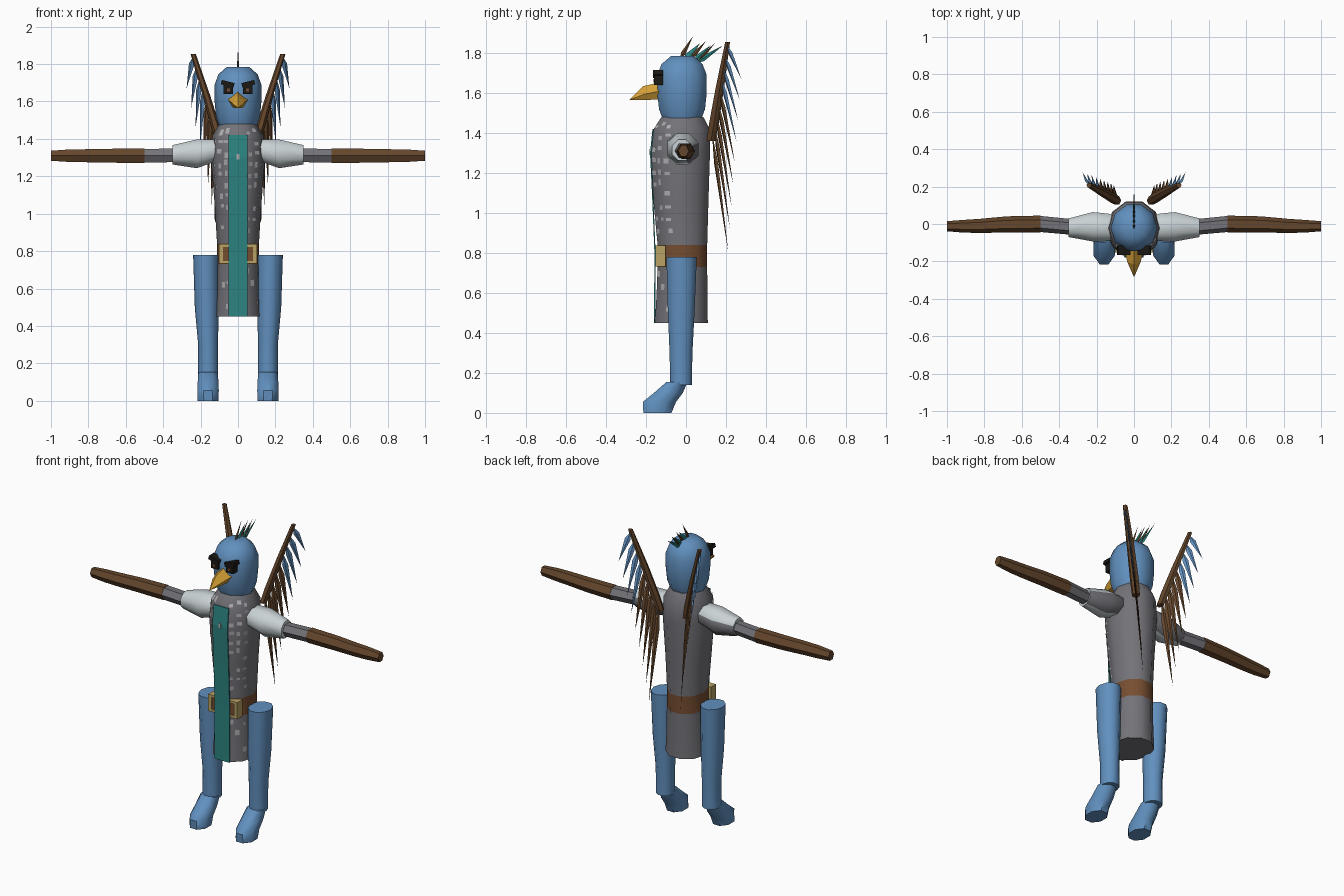
import bpy, bmesh, math, random
from mathutils import Vector, Matrix

if "Cube" in bpy.data.objects:
    bpy.data.objects.remove(bpy.data.objects["Cube"], do_unlink=True)
random.seed(4)


def material(name, r, g, b):
    m = bpy.data.materials.new(name)
    m.use_nodes = True
    m.diffuse_color = (r, g, b, 1)
    node = next(n for n in m.node_tree.nodes if n.type == 'BSDF_PRINCIPLED')
    node.inputs["Base Color"].default_value = (r, g, b, 1)
    node.inputs["Roughness"].default_value = 0.8
    return m


BLUE = material("blue_plumage", .12, .28, .52)
GREY = material("grey_cloth", .17, .17, .19)
WHITE = material("white_sleeve", .58, .64, .66)
BROWN = material("brown_feather", .13, .062, .025)
TEAL = material("teal_cloth", .025, .23, .22)
LEATHER = material("belt_leather", .18, .075, .03)
BRASS = material("buckle_brass", .48, .36, .13)
YELLOW = material("beak_yellow", .70, .37, .04)
BLACK = material("eye_black", .01, .009, .007)
SPOT = material("pale_spot", .42, .42, .44)


def finish(bm, name, mats, rule=None, smooth=True):
    bmesh.ops.recalc_face_normals(bm, faces=bm.faces)
    me = bpy.data.meshes.new(name)
    for m in mats:
        me.materials.append(m)
    if rule:
        for f in bm.faces:
            f.material_index = rule(f.calc_center_median(), f.normal)
    bm.to_mesh(me)
    bm.free()
    ob = bpy.data.objects.new(name, me)
    bpy.context.collection.objects.link(ob)
    if smooth:
        bpy.ops.object.select_all(action='DESELECT')
        ob.select_set(True)
        bpy.context.view_layer.objects.active = ob
        bpy.ops.object.shade_smooth_by_angle(angle=math.radians(50))
    return ob


def loft(name, rings, mats, n=10, axis='z', side=1, rule=None, smooth=True):
    """Rings are (position on axis, centre a, centre b, radius a, radius b)."""
    bm = bmesh.new()
    loops = []
    for p, a, b, ra, rb in rings:
        loop = []
        for k in range(n):
            t = -math.pi / 2 + math.pi / n + math.tau * k / n
            u, v = a + ra * math.cos(t), b + rb * math.sin(t)
            loop.append(bm.verts.new((side * u, v, p) if axis == 'z' else (side * p, u, v)))
        loops.append(loop)
    for lo, hi in zip(loops, loops[1:]):
        for k in range(n):
            j = (k + 1) % n
            bm.faces.new((lo[k], lo[j], hi[j], hi[k]))
    bm.faces.new(loops[0])
    bm.faces.new(loops[-1])
    return finish(bm, name, mats, rule, smooth)


def box(name, centre, size, mat, tilt=0):
    bm = bmesh.new()
    m = Matrix.Translation(centre) @ Matrix.Rotation(tilt, 4, 'Y') @ Matrix.Diagonal((*size, 1))
    bmesh.ops.create_cube(bm, size=1, matrix=m)
    return finish(bm, name, [mat], smooth=False)


def spikes(name, items, mat):
    """Long thin blades, each (root, tip, wide direction, half width, half thickness)."""
    bm = bmesh.new()
    for root, tip, wide, w, t in items:
        root, tip = Vector(root), Vector(tip)
        d = (tip - root).normalized()
        u = Vector(wide)
        u = (u - d * u.dot(d)).normalized()
        v = d.cross(u)
        mid = root.lerp(tip, .25)
        a, b = bm.verts.new(root), bm.verts.new(tip)
        ring = [bm.verts.new(mid + o) for o in (u * w, v * t, -u * w, -v * t)]
        for k in range(4):
            bm.faces.new((a, ring[k], ring[k - 1]))
            bm.faces.new((b, ring[k - 1], ring[k]))
    return finish(bm, name, [mat], smooth=False)


# Robe body with the belt coloured by height
FLAT = math.cos(math.pi / 10)
torso = [(z, 0, c, rx, ry / FLAT) for z, c, rx, ry in (
    (.45, -.023, .125, .132), (.60, -.02, .116, .127), (.73, -.018, .114, .124),
    (.84, -.018, .112, .124), (1.05, -.025, .125, .137), (1.3, -.027, .145, .147),
    (1.42, -.022, .135, .14), (1.48, -.018, .1, .105))]
loft("robe_body", torso, [GREY, LEATHER], rule=lambda c, n: int(.73 < c.z < .84))


def robe_point(angle, z):
    """Point just outside the robe; angle is measured from the front."""
    for lo, hi in zip(torso, torso[1:]):
        if z <= hi[0]:
            f = (z - lo[0]) / (hi[0] - lo[0])
            _, _, cy, rx, ry = (p + (q - p) * f for p, q in zip(lo, hi))
            break
    step = math.radians(36)
    r = FLAT / math.cos(angle - step * round(angle / step)) + .03
    return (rx * r * math.sin(angle), cy - ry * r * math.cos(angle), z)


# Pale spots scattered over the chest, thinning towards the hem
bm = bmesh.new()
for s in (1, -1):
    for row in range(17):
        z = 1.44 - row * .058
        for deg in (27, 44, 63):
            if .70 < z < .87 or random.random() > .95 - row * .045:
                continue
            a = s * math.radians(deg + random.uniform(-2, 2))
            da = math.radians(random.uniform(3.5, 6))
            zc, dz = z + random.uniform(-.012, .012), random.uniform(.007, .016)
            bm.faces.new([bm.verts.new(robe_point(a + i * da, zc + j * dz))
                          for i, j in ((-1, -1), (1, -1), (1, 1), (-1, 1))])
finish(bm, "chest_spots", [SPOT], smooth=False)

# Hanging front cloth
bm = bmesh.new()
edge = [(.45, -.16), (.8, -.158), (1.05, -.168), (1.3, -.18), (1.42, -.168)]
rows = [[bm.verts.new((x, y, z)) for x in (-.052, .052)] for z, y in edge]
for lo, hi in zip(rows, rows[1:]):
    bm.faces.new((lo[0], lo[1], hi[1], hi[0]))
cloth = finish(bm, "front_cloth", [TEAL], smooth=False)
cloth.modifiers.new("thickness", 'SOLIDIFY').thickness = .006
box("cloth_mark", (0, -.181, 1.305), (.014, .004, .03), SPOT)

# Belt buckle frame
for s in (1, -1):
    box("buckle_side", (s * .09, -.127, .785), (.022, .05, .105), BRASS)
    box("buckle_bar", (0, -.127, .785 + s * .045), (.18, .05, .015), BRASS)
box("buckle_plate", (0, -.125, .785), (.17, .04, .08), LEATHER)

# Head and beak
loft("head", [(1.465, 0, -.02, .10, .1), (1.52, 0, -.02, .118, .121), (1.60, 0, -.02, .125, .13),
              (1.69, 0, -.02, .125, .13), (1.745, 0, -.02, .105, .108),
              (1.785, 0, -.018, .06, .06)], [BLUE])
bm = bmesh.new()
base = [bm.verts.new(p) for p in ((0, -.12, 1.657), (.056, -.12, 1.612), (.03, -.12, 1.568), (-.03, -.12, 1.568), (-.056, -.12, 1.612))]
mid = [bm.verts.new(p) for p in ((0, -.215, 1.634), (.035, -.205, 1.595), (.018, -.2, 1.566), (-.018, -.2, 1.566), (-.035, -.205, 1.595))]
tip = bm.verts.new((0, -.285, 1.565))
bm.faces.new(base)
for k in range(5):
    bm.faces.new((base[k - 1], base[k], mid[k], mid[k - 1]))
    bm.faces.new((mid[k - 1], mid[k], tip))
finish(bm, "beak", [YELLOW], smooth=False)

# Head crest
side_on = (0, 1, 0)
spikes("crest_brown", [((0, -.03, 1.77), (0, .035, 1.885), side_on, .012, .005),
                       ((0, .02, 1.77), (0, .10, 1.86), side_on, .012, .005),
                       ((0, .06, 1.76), (0, .145, 1.85), side_on, .01, .005)], BROWN)
spikes("crest_teal", [((0, -.01, 1.76), (0, .07, 1.85), side_on, .018, .005),
                      ((0, .04, 1.76), (0, .125, 1.84), side_on, .014, .005),
                      ((0, .05, 1.75), (0, .185, 1.838), side_on, .014, .005)], TEAL)

for s, tag in ((1, "left"), (-1, "right")):
    # Eye and slanted brow
    box(tag + "_eye", (s * .052, -.137, 1.667), (.05, .045, .055), BLACK)
    box(tag + "_brow", (s * .055, -.14, 1.695), (.07, .05, .024), BLACK, -s * .25)
    box(tag + "_pupil", (s * .052, -.161, 1.662), (.016, .004, .016), LEATHER)

    # Arm: pale sleeve with grey underside at the back, grey cuff, feathered forearm
    loft(tag + "_sleeve", [(.09, -.02, 1.335, .065, .06), (.14, -.018, 1.335, .08, .068),
                           (.22, -.015, 1.32, .085, .083), (.35, -.02, 1.315, .054, .056)],
         [WHITE, GREY], 8, 'x', s, lambda c, n: int(n.y > .3 and n.z < .5))
    loft(tag + "_cuff", [(.34, -.015, 1.312, .042, .042), (.5, 0, 1.31, .043, .042)],
         [GREY], 6, 'x', s)
    loft(tag + "_forearm", [(.5, 0, 1.31, .045, .045), (.68, -.002, 1.31, .043, .043),
                            (.82, -.01, 1.31, .038, .04)], [BROWN], 6, 'x', s)
    loft(tag + "_hand", [(.82, -.01, 1.31, .038, .04), (.91, -.012, 1.31, .034, .038),
                         (1, -.012, 1.31, .027, .031)], [BROWN], 6, 'x', s)

    # Leg and sloping foot
    loft(tag + "_leg", [(.14, .16, -.025, .054, .057), (.3, .16, -.025, .053, .06),
                        (.5, .167, -.024, .064, .07), (.78, .172, -.022, .068, .08)],
         [BLUE], 10, side=s)
    loft(tag + "_foot", [(0, .16, -.143, .06, .076), (.055, .16, -.133, .062, .09),
                         (.10, .16, -.088, .06, .078), (.155, .16, -.045, .056, .057)],
         [BLUE], 8, side=s)

    # Wing bone rising behind the shoulder
    loft(tag + "_wing_bone", [(1.36, .09, .125, .022, .025), (1.45, .115, .14, .024, .028),
                              (1.63, .168, .17, .02, .024), (1.855, .24, .208, .014, .014)],
         [BROWN], 6, side=s)

    # Hanging wing feathers, long and brown inside, short and blue at the tip
    feathers = {"brown": [], "blue": []}
    count = 9
    for i in range(count):
        t = i / (count - 1)
        root = Vector((.095 + .145 * t, .13 + .075 * t, 1.40 + .44 * t))
        end = Vector((.11 + .165 * t ** 1.2, .212 + .065 * t, .80 + .87 * t ** .95))
        root.x, end.x = s * root.x, s * end.x
        feathers["blue" if t > .6 else "brown"].append((root, end, (s * .8, .6, 0), .017, .006))
    spikes(tag + "_wing_feathers_brown", feathers["brown"], BROWN)
    spikes(tag + "_wing_feathers_blue", feathers["blue"], BLUE)
